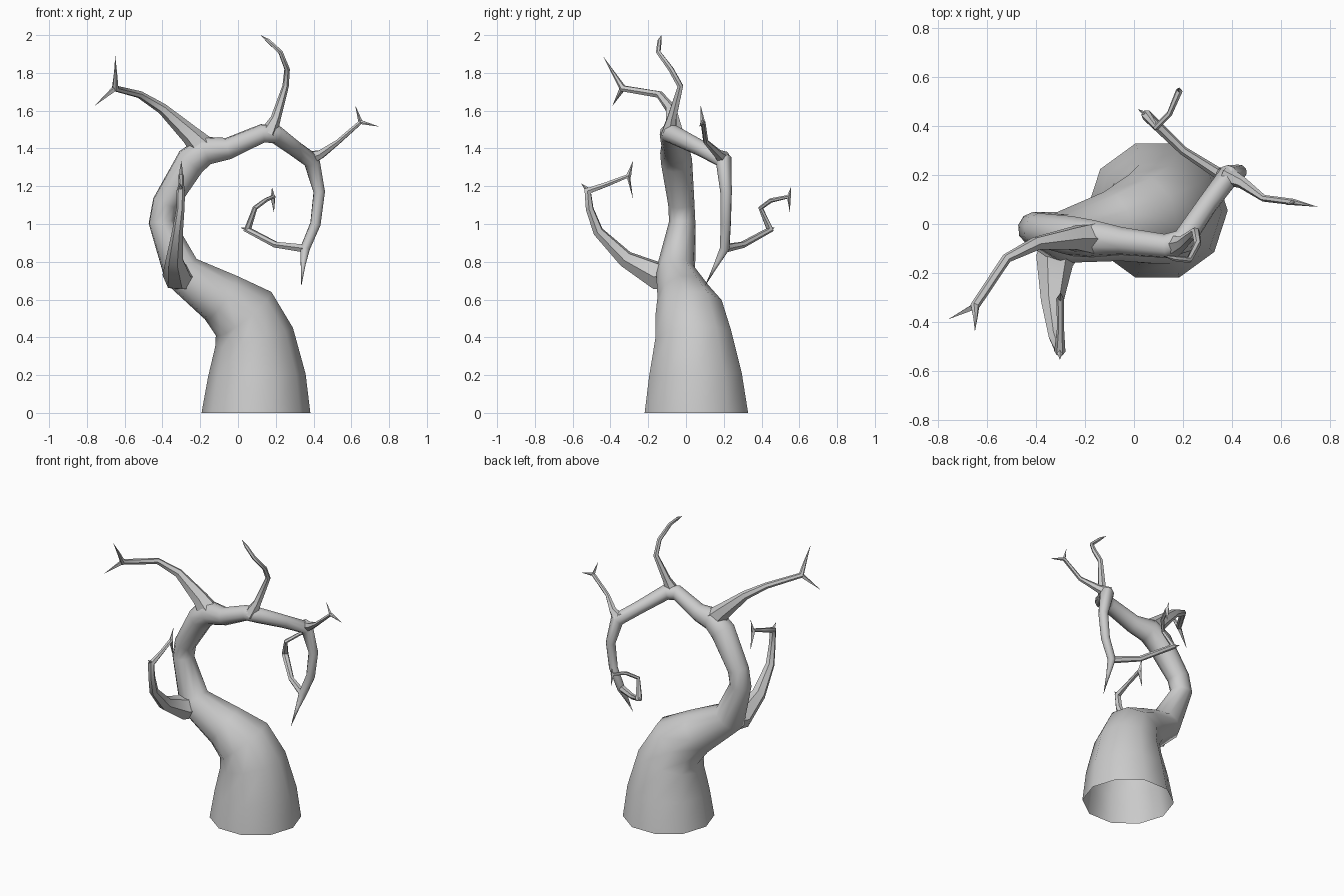
import bpy, bmesh, math
from mathutils import Vector


def limb(name, path, sides):
    """Sweep a tapering ring along (x, y, z, radius) points, closing to a point at the end."""
    pts = [Vector(p[:3]) for p in path]
    dirs = [(b - a).normalized() for a, b in zip(pts, pts[1:])]
    tans = [dirs[0]] + [(a + b).normalized() for a, b in zip(dirs, dirs[1:])]
    if path[0][2] == 0:
        tans[0] = Vector((0, 0, 1))
    side = Vector((1, 0, 0)) if abs(tans[0].x) < 0.8 else Vector((0, 1, 0))
    bm = bmesh.new()
    prev = None
    for c, t, p in zip(pts, tans, path):
        side = (side - t * side.dot(t)).normalized()
        up = t.cross(side)
        ring = []
        for i in range(sides):
            a = math.tau * i / sides
            ring.append(bm.verts.new(c + (side * math.cos(a) + up * math.sin(a)) * p[3]))
        if prev:
            for i in range(sides):
                j = (i + 1) % sides
                bm.faces.new((prev[i], prev[j], ring[j], ring[i]))
        prev = ring
    tip = bm.verts.new(pts[-1])
    for i in range(sides):
        bm.faces.new((prev[i], prev[(i + 1) % sides], tip))
    me = bpy.data.meshes.new(name)
    bm.to_mesh(me)
    bm.free()
    ob = bpy.data.objects.new(name, me)
    bpy.context.collection.objects.link(ob)
    bpy.ops.object.select_all(action='DESELECT')
    ob.select_set(True)
    bpy.context.view_layer.objects.active = ob
    bpy.ops.object.shade_smooth_by_angle(angle=math.radians(50))


# Trunk, open at the base, arching over into the drooping limb
limb("trunk", [
    (0.095, 0.055, 0, 0.288), (0.10, 0.05, 0.2, 0.258), (0.085, 0.04, 0.4, 0.212),
    (0.03, 0.02, 0.525, 0.188), (-0.09, -0.01, 0.61, 0.145), (-0.30, -0.055, 0.75, 0.105),
    (-0.405, -0.02, 1.01, 0.07), (-0.385, -0.025, 1.11, 0.07), (-0.25, -0.05, 1.33, 0.083),
    (-0.17, -0.06, 1.39, 0.078), (-0.05, -0.07, 1.40, 0.058), (0.13, -0.09, 1.48, 0.05),
    (0.20, -0.07, 1.475, 0.05), (0.30, 0.08, 1.40, 0.042), (0.39, 0.2, 1.335, 0.045),
    (0.43, 0.212, 1.17, 0.031), (0.41, 0.21, 1.0, 0.028), (0.355, 0.205, 0.87, 0.026),
    (0.345, 0.16, 0.785, 0.013), (0.335, 0.1, 0.67, 0)], 10)

# Branches
limb("left_branch", [
    (-0.17, -0.06, 1.385, 0.075), (-0.25, -0.06, 1.47, 0.052), (-0.40, -0.08, 1.61, 0.029),
    (-0.52, -0.14, 1.685, 0.02), (-0.65, -0.335, 1.718, 0.019), (-0.648, -0.385, 1.8, 0.009),
    (-0.65, -0.44, 1.89, 0)], 6)
limb("top_branch", [
    (0.16, -0.09, 1.475, 0.048), (0.20, -0.075, 1.56, 0.027), (0.252, -0.03, 1.73, 0.017),
    (0.26, -0.08, 1.82, 0.015), (0.225, -0.147, 1.91, 0.013), (0.16, -0.14, 1.97, 0.011),
    (0.12, -0.13, 2.0, 0)], 6)
limb("right_branch", [
    (0.37, 0.2, 1.345, 0.042), (0.44, 0.17, 1.37, 0.025), (0.53, 0.105, 1.435, 0.014),
    (0.65, 0.09, 1.54, 0.013), (0.75, 0.07, 1.515, 0)], 6)
limb("front_branch", [
    (-0.27, -0.04, 0.73, 0.09), (-0.325, -0.15, 0.725, 0.078), (-0.335, -0.32, 0.815, 0.046),
    (-0.32, -0.465, 0.96, 0.029), (-0.305, -0.51, 1.08, 0.022), (-0.303, -0.52, 1.175, 0.023),
    (-0.30, -0.42, 1.21, 0.014), (-0.302, -0.305, 1.255, 0.016), (-0.30, -0.28, 1.13, 0)], 6)
limb("curled_branch", [
    (0.355, 0.2, 0.87, 0.024), (0.20, 0.30, 0.89, 0.018), (0.05, 0.445, 0.97, 0.022),
    (0.09, 0.395, 1.085, 0.013), (0.145, 0.45, 1.125, 0.012), (0.185, 0.545, 1.145, 0.014),
    (0.19, 0.55, 1.06, 0)], 6)

# Pointed twigs at the branch ends
for name, start, end, r in [
        ("left_twig", (-0.65, -0.335, 1.72), (-0.76, -0.39, 1.625), 0.016),
        ("right_twig", (0.65, 0.09, 1.535), (0.62, 0.077, 1.63), 0.012),
        ("front_twig", (-0.302, -0.305, 1.25), (-0.30, -0.28, 1.335), 0.014),
        ("front_thorn", (-0.303, -0.51, 1.17), (-0.303, -0.555, 1.215), 0.018),
        ("curl_twig", (0.185, 0.545, 1.14), (0.18, 0.555, 1.195), 0.012),
        ("curl_thorn", (0.06, 0.44, 0.97), (0.015, 0.47, 0.98), 0.015)]:
    limb(name, [(*start, r), (*end, 0)], 4)
